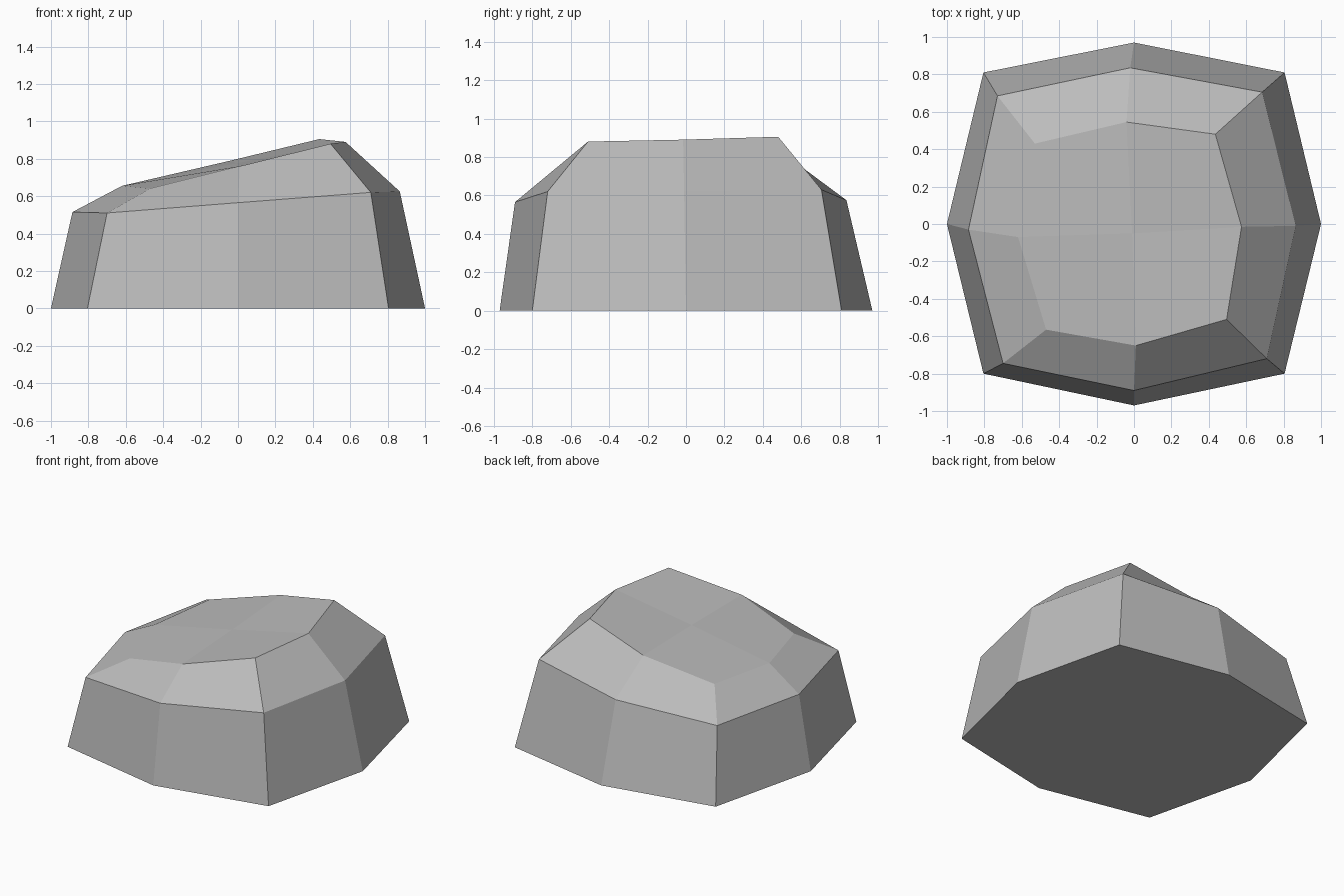
import bpy
import bmesh

# Remove the default object
default_cube = bpy.data.objects.get("Cube")
if default_cube:
    bpy.data.objects.remove(default_cube, do_unlink=True)


def make_material(name, colour):
    material = bpy.data.materials.new(name)
    material.use_nodes = True
    material.diffuse_color = colour
    shader = material.node_tree.nodes["Principled BSDF"]
    shader.inputs["Base Color"].default_value = colour
    return material


def add_ring(bm, points):
    return [bm.verts.new(point) for point in points]


def bridge_rings(bm, lower, upper):
    """Join two rings of equal length with a band of quads."""
    count = len(lower)
    for i in range(count):
        j = (i + 1) % count
        bm.faces.new((lower[i], lower[j], upper[j], upper[i]))


def fill_crown(bm, ring, centre):
    """Close a ring with quads that each wrap one corner and meet at the centre."""
    count = len(ring)
    for corner in range(0, count, 2):
        before, after = ring[corner - 1], ring[(corner + 1) % count]
        bm.faces.new((before, ring[corner], after, centre))


# Rings run anticlockwise from the front right corner, alternating corner and side
base_outline = [(-.805, -.8, 0), (0, -.97, 0), (.805, -.8, 0), (1, 0, 0),
                (.805, .81, 0), (0, .97, 0), (-.805, .81, 0), (-1, 0, 0)]
shoulder_outline = [(-.7, -.745, .51), (0, -.89, .565), (.71, -.72, .62), (.865, -.01, .625),
                    (.685, .705, .63), (-.02, .835, .575), (-.73, .685, .52), (-.885, -.03, .515)]
crown_outline = [(-.47, -.565, .64), (.01, -.65, .76), (.495, -.51, .88), (.575, -.015, .89),
                 (.435, .48, .905), (-.04, .545, .79), (-.53, .43, .67), (-.62, -.07, .655)]

# Boulder: steep walls, sloped shoulder, tilted crown and flat underside
bm = bmesh.new()
base = add_ring(bm, base_outline)
shoulder = add_ring(bm, shoulder_outline)
crown = add_ring(bm, crown_outline)
peak = bm.verts.new((-.01, -.05, .775))

bm.faces.new(base[::-1])
bridge_rings(bm, base, shoulder)
bridge_rings(bm, shoulder, crown)
fill_crown(bm, crown, peak)
bmesh.ops.recalc_face_normals(bm, faces=bm.faces[:])

mesh = bpy.data.meshes.new("boulder")
bm.to_mesh(mesh)
bm.free()
mesh.materials.append(make_material("stone grey", (.5, .5, .5, 1)))
boulder = bpy.data.objects.new("boulder", mesh)
bpy.context.collection.objects.link(boulder)
